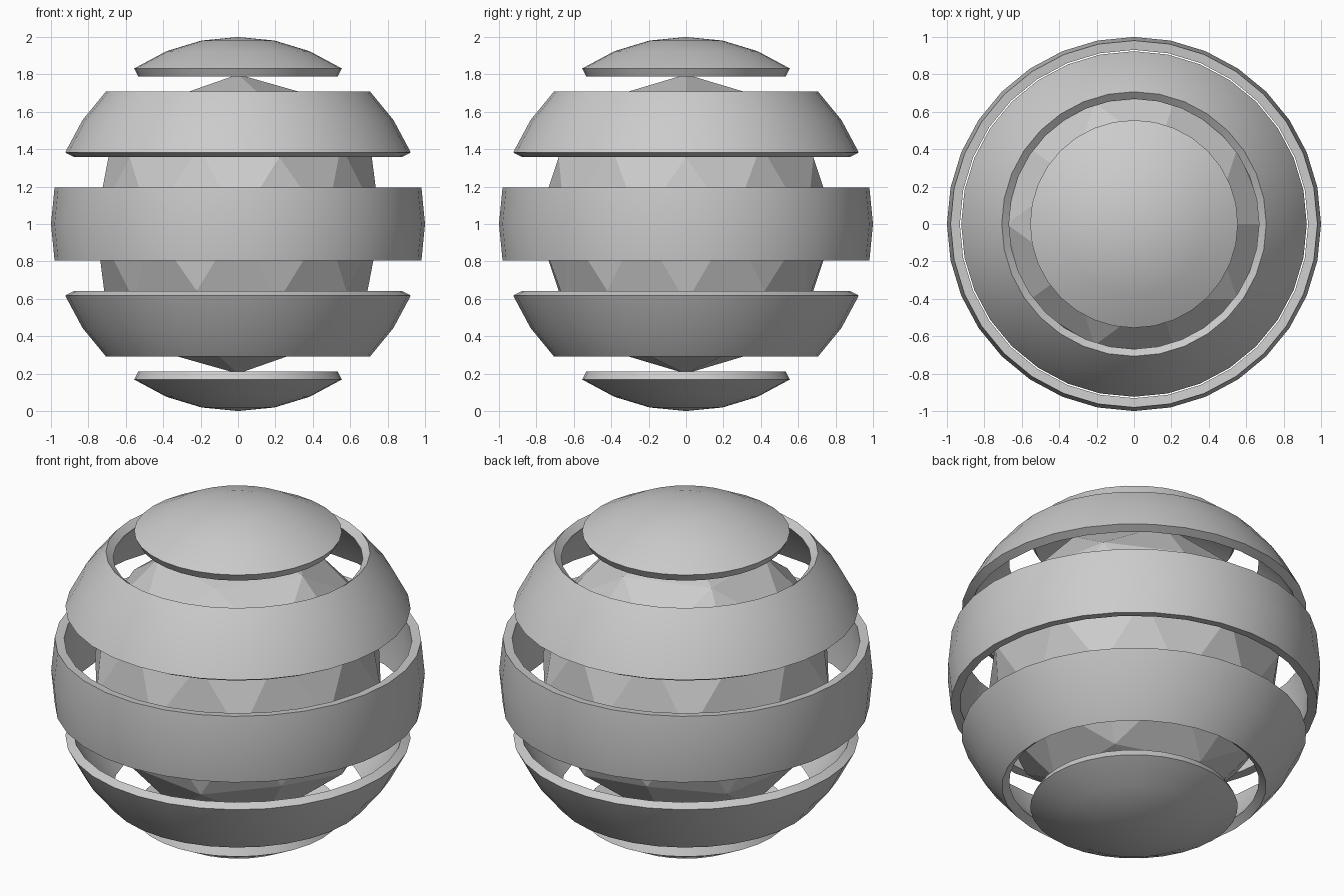
import bpy, bmesh, math
from mathutils import Vector

if "Cube" in bpy.data.objects:
    bpy.data.objects.remove(bpy.data.objects["Cube"])

CENTRE = Vector((0, 0, 1))
STEP = 180 / 16  # polar angle of one ring of the shell sphere


def add_object(name, bm):
    mesh = bpy.data.meshes.new(name)
    bm.to_mesh(mesh)
    bm.free()
    obj = bpy.data.objects.new(name, mesh)
    obj.location = CENTRE
    bpy.context.collection.objects.link(obj)
    return obj


def shell_band(name, first, last):
    """Keep rings first..last of a unit sphere and thicken them inward."""
    bm = bmesh.new()
    bmesh.ops.create_uvsphere(bm, u_segments=32, v_segments=16, radius=1)
    drop = []
    for f in bm.faces:
        angle = math.degrees(f.calc_center_median().angle(Vector((0, 0, 1))))
        if not first * STEP < angle < last * STEP:
            drop.append(f)
    bmesh.ops.delete(bm, geom=drop, context='FACES')
    obj = add_object(name, bm)
    solid = obj.modifiers.new("thickness", 'SOLIDIFY')
    solid.thickness = 0.05
    solid.offset = -1
    bpy.ops.object.select_all(action='DESELECT')
    obj.select_set(True)
    bpy.context.view_layer.objects.active = obj
    bpy.ops.object.modifier_apply(modifier=solid.name)
    bpy.ops.object.shade_smooth_by_angle(angle=math.radians(40))


# Faceted inner core
bm = bmesh.new()
bmesh.ops.create_icosphere(bm, subdivisions=2, radius=0.8)
add_object("core", bm)

# Sliced outer shell: two caps and three rings
for name, first, last in (("top_cap", 0, 3), ("upper_ring", 4, 6),
                          ("middle_ring", 7, 9), ("lower_ring", 10, 12),
                          ("bottom_cap", 13, 16)):
    shell_band(name, first, last)
